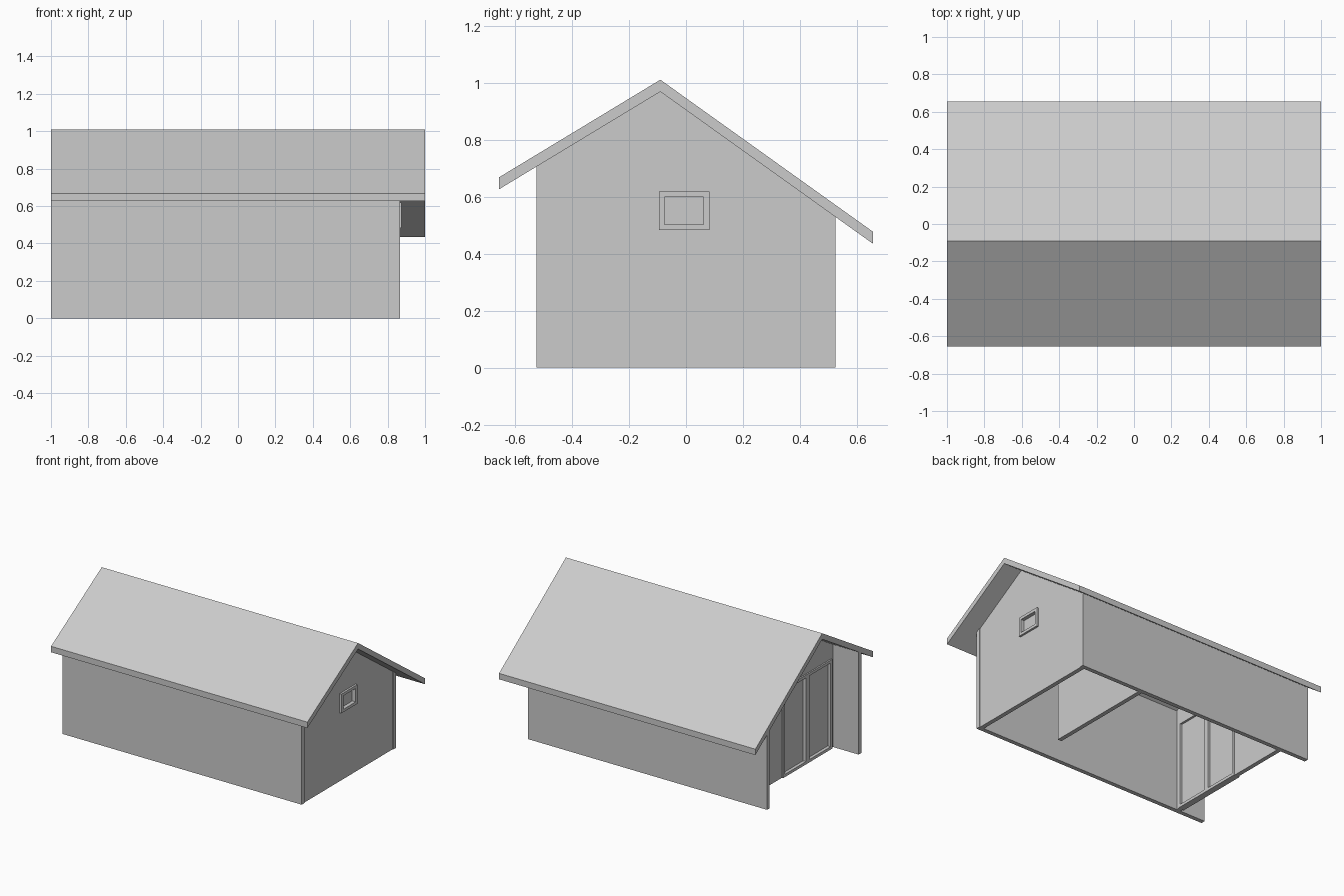
import bpy, bmesh

if "Cube" in bpy.data.objects:
    bpy.data.objects.remove(bpy.data.objects["Cube"])

RIDGE_Y, RIDGE_Z = -0.09, 0.968   # underside of the ridge
WALL_Y, T = 0.525, 0.03           # outer wall face and wall thickness
DOOR_X, GABLE_X = -0.80, 0.86     # outer faces of the two end walls


def under(y):
    """Height of the roof underside at y."""
    slope = 0.605 if y < RIDGE_Y else 0.715
    return RIDGE_Z - slope * abs(y - RIDGE_Y)


def prism(name, profile, x0, x1):
    """Extrude a y-z profile along x."""
    bm = bmesh.new()
    face = bm.faces.new([bm.verts.new((x0, y, z)) for y, z in profile])
    new = bmesh.ops.extrude_face_region(bm, geom=[face])["geom"]
    bmesh.ops.translate(bm, vec=(x1 - x0, 0, 0),
                        verts=[v for v in new if isinstance(v, bmesh.types.BMVert)])
    bmesh.ops.recalc_face_normals(bm, faces=bm.faces)
    mesh = bpy.data.meshes.new(name)
    bm.to_mesh(mesh)
    bm.free()
    obj = bpy.data.objects.new(name, mesh)
    bpy.context.collection.objects.link(obj)
    return obj


def box(name, x0, x1, y0, y1, z0, z1):
    return prism(name, [(y0, z0), (y1, z0), (y1, z1), (y0, z1)], x0, x1)


def wall(name, x0, x1, y0, y1):
    """Wall from the ground up to the roof underside."""
    top = [(y1, under(y1) + 0.005)]
    if y0 < RIDGE_Y < y1:
        top.append((RIDGE_Y, RIDGE_Z + 0.005))
    top.append((y0, under(y0) + 0.005))
    return prism(name, [(y0, 0), (y1, 0)] + top, x0, x1)


def cut(obj, *bounds):
    cutter = box(obj.name + "_cutter", *bounds)
    cutter.hide_render = True
    cutter.display_type = 'WIRE'
    mod = obj.modifiers.new("opening", 'BOOLEAN')
    mod.object, mod.operation, mod.solver = cutter, 'DIFFERENCE', 'EXACT'


def frame(name, x0, x1, y0, y1, z0, z1, w):
    """Rectangular frame with bars of width w."""
    obj = box(name, x0, x1, y0, y1, z0, z1)
    cut(obj, x0 - 0.05, x1 + 0.05, y0 + w, y1 - w, z0 + w, z1 - w)
    return obj


# asymmetric gable roof
E, R = 0.655, 0.042
prism("roof", [(-E, under(-E)), (RIDGE_Y, RIDGE_Z), (E, under(E)),
               (E, under(E) + R), (RIDGE_Y, RIDGE_Z + R), (-E, under(-E) + R)], -1, 1)

# long side walls
wall("front_wall", -1, 0.865, -WALL_Y, -WALL_Y + T)
wall("back_wall", -1, 0.865, WALL_Y - T, WALL_Y)

# right gable wall with small window
inner = WALL_Y - T
gable = wall("gable_wall", GABLE_X - T, GABLE_X, -inner, inner)
cut(gable, GABLE_X - 0.1, GABLE_X + 0.1, -0.09, 0.07, 0.50, 0.605)
frame("window_frame", GABLE_X - T, GABLE_X + 0.014, -0.095, 0.082, 0.483, 0.618, 0.02)
box("window_pane", GABLE_X - 0.018, GABLE_X - 0.012, -0.078, 0.065, 0.50, 0.60)

# recessed porch wall with a double door
porch = wall("porch_wall", DOOR_X, DOOR_X + T, -inner, inner)
Y0, Y1, H = -0.475, 0.075, 0.63
cut(porch, DOOR_X - 0.1, DOOR_X + 0.1, Y0 + 0.01, Y1 - 0.01, -0.1, H - 0.01)
mid = (Y0 + Y1) / 2
for side, a, b in (("left", mid, Y1), ("right", Y0, mid)):
    frame(side + "_door_frame", DOOR_X - 0.01, DOOR_X + T + 0.005, a, b, 0, H, 0.02)
    box(side + "_door_pane", DOOR_X + 0.012, DOOR_X + 0.02, a + 0.015, b - 0.015, 0.015, H - 0.015)

# interior partition
wall("partition", 0.35, 0.38, -0.30, inner)
